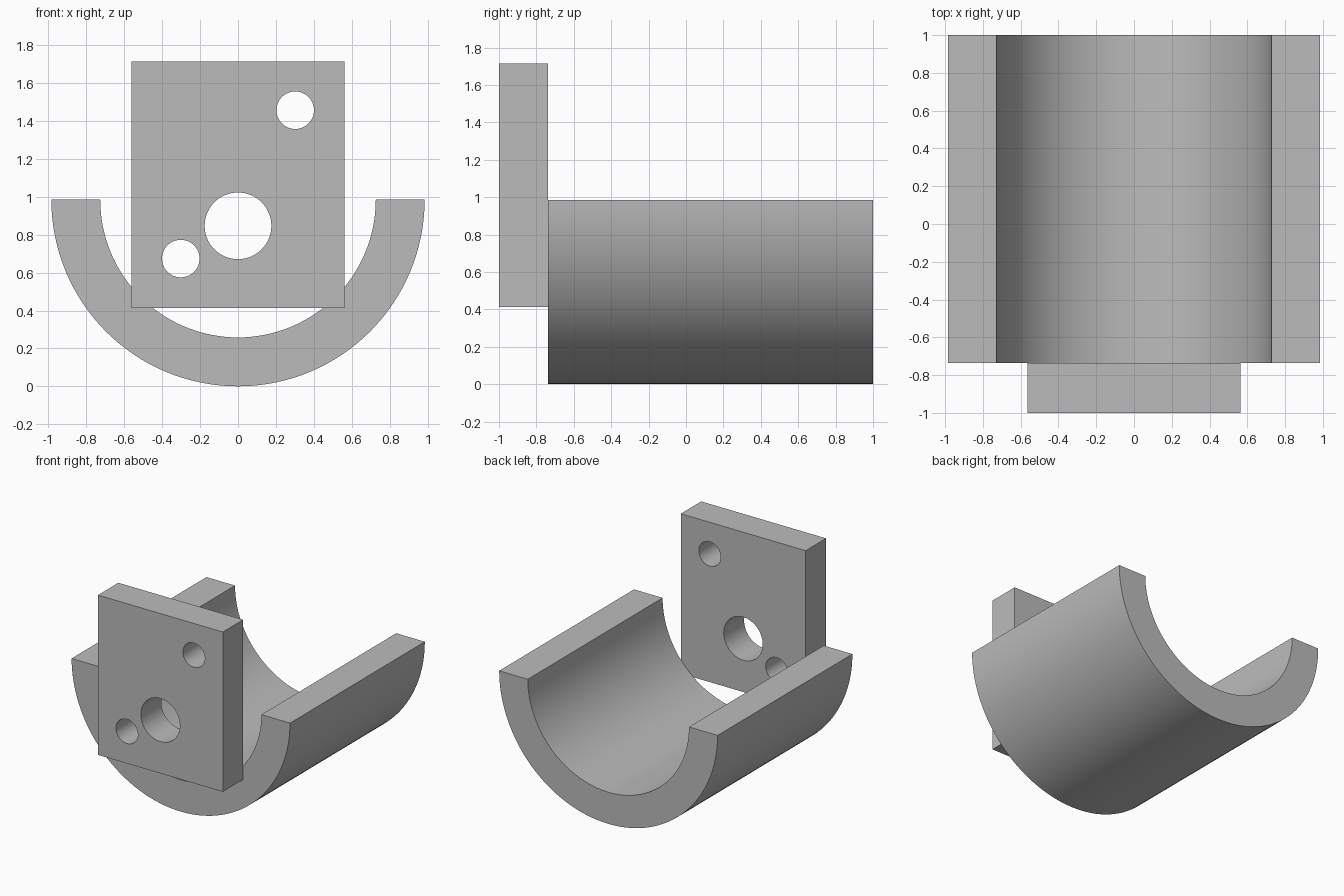
import bpy
import bmesh
from math import pi, cos, sin, radians
from mathutils import Vector

cube = bpy.data.objects.get("Cube")
if cube:
    bpy.data.objects.remove(cube, do_unlink=True)

# Single plain grey material
GREY = (0.5, 0.5, 0.5, 1)
grey = bpy.data.materials.new("plain_grey")
grey.use_nodes = True
grey.diffuse_color = GREY
grey.node_tree.nodes["Principled BSDF"].inputs["Base Color"].default_value = GREY

FRONT, JOINT, BACK = -1.0, -0.737, 1.0


def activate(obj):
    bpy.ops.object.select_all(action="DESELECT")
    obj.select_set(True)
    bpy.context.view_layer.objects.active = obj


def smooth(obj):
    activate(obj)
    bpy.ops.object.shade_smooth_by_angle(angle=radians(30))


# Half-pipe trough: a half ring of quads extruded along y
def half_pipe(name, outer, inner, y0, y1, steps=64):
    bm = bmesh.new()
    rows = []
    for i in range(steps + 1):
        a = pi + pi * i / steps
        rows.append([bm.verts.new((r * cos(a), y0, outer + r * sin(a)))
                     for r in (outer, inner)])
    for (a, b), (c, d) in zip(rows, rows[1:]):
        bm.faces.new((a, c, d, b))
    ext = bmesh.ops.extrude_face_region(bm, geom=bm.faces[:], use_keep_orig=True)
    moved = [v for v in ext["geom"] if isinstance(v, bmesh.types.BMVert)]
    bmesh.ops.translate(bm, verts=moved, vec=Vector((0, y1 - y0, 0)))
    bmesh.ops.recalc_face_normals(bm, faces=bm.faces[:])
    mesh = bpy.data.meshes.new(name)
    bm.to_mesh(mesh)
    bm.free()
    obj = bpy.data.objects.new(name, mesh)
    bpy.context.collection.objects.link(obj)
    mesh.materials.append(grey)
    smooth(obj)
    return obj


half_pipe("half_pipe_trough", 0.985, 0.727, JOINT, BACK)

# Upright end plate
LOW, HIGH, HALF_WIDTH = 0.412, 1.715, 0.563
bpy.ops.mesh.primitive_cube_add(
    size=1, location=(0, (FRONT + JOINT) / 2, (LOW + HIGH) / 2))
plate = bpy.context.object
plate.name = "end_plate"
plate.scale = (2 * HALF_WIDTH, JOINT - FRONT, HIGH - LOW)
bpy.ops.object.transform_apply(location=False, rotation=False, scale=True)
plate.data.materials.append(grey)

# Round through holes: a central bore and two bolt holes
for x, z, radius in ((0, 0.847, 0.176), (0.302, 1.457, 0.099), (-0.302, 0.674, 0.099)):
    bpy.ops.mesh.primitive_cylinder_add(
        vertices=64, radius=radius, depth=1,
        location=(x, (FRONT + JOINT) / 2, z), rotation=(pi / 2, 0, 0))
    cutter = bpy.context.object
    cutter.name = "hole_cutter"
    cutter.hide_render = True
    cutter.data.materials.append(grey)
    cut = plate.modifiers.new("hole", "BOOLEAN")
    cut.operation = "DIFFERENCE"
    cut.solver = "EXACT"
    cut.object = cutter
    activate(plate)
    bpy.ops.object.modifier_apply(modifier=cut.name)
    bpy.data.objects.remove(cutter, do_unlink=True)
smooth(plate)
